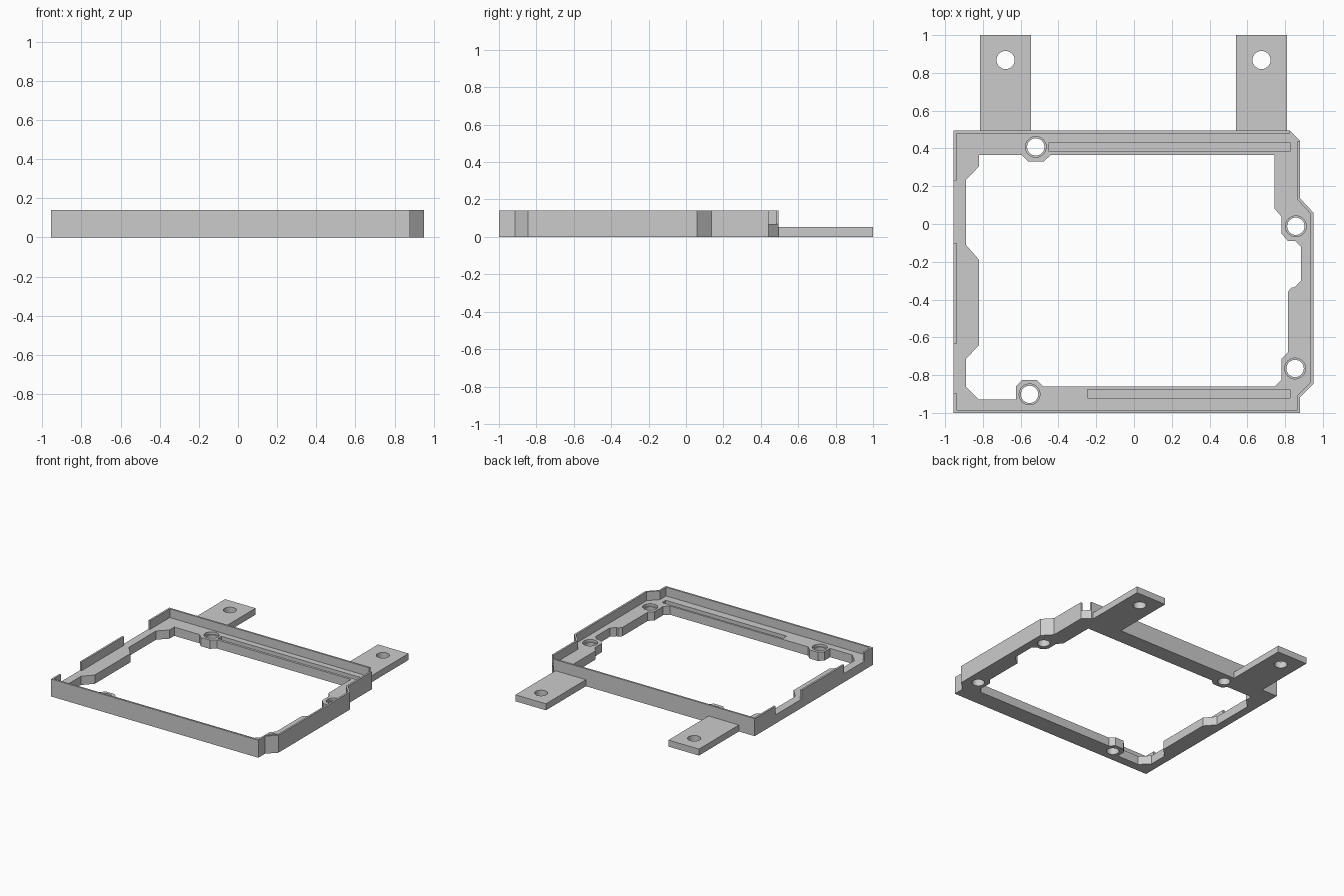
import bpy, bmesh
from math import cos, sin, tau, radians

default = bpy.data.objects.get("Cube")
if default:
    bpy.data.objects.remove(default, do_unlink=True)

grey = bpy.data.materials.new("plain_grey")
grey.use_nodes = True
grey.diffuse_color = (0.6, 0.6, 0.6, 1)
grey.node_tree.nodes["Principled BSDF"].inputs["Base Color"].default_value = (0.6, 0.6, 0.6, 1)

FLOOR, TOP, TAB = 0.07, 0.14, 0.052


def prism(name, outline, z0, z1):
    """Extrude a flat outline from z0 to z1."""
    bm = bmesh.new()
    face = bm.faces.new([bm.verts.new((x, y, z0)) for x, y in outline])
    new = bmesh.ops.extrude_face_region(bm, geom=[face])["geom"]
    bmesh.ops.translate(bm, vec=(0, 0, z1 - z0),
                        verts=[v for v in new if isinstance(v, bmesh.types.BMVert)])
    bmesh.ops.recalc_face_normals(bm, faces=bm.faces)
    mesh = bpy.data.meshes.new(name)
    bm.to_mesh(mesh)
    bm.free()
    mesh.materials.append(grey)
    ob = bpy.data.objects.new(name, mesh)
    bpy.context.collection.objects.link(ob)
    return ob


def rect(x0, x1, y0, y1):
    return [(x0, y0), (x1, y0), (x1, y1), (x0, y1)]


def circle(x, y, r, n=32):
    return [(x + r * cos(tau * i / n), y + r * sin(tau * i / n)) for i in range(n)]


def combine(target, tool, operation="DIFFERENCE"):
    """Apply a boolean and discard the tool."""
    mod = target.modifiers.new("combine", "BOOLEAN")
    mod.operation, mod.solver, mod.object = operation, "EXACT", tool
    deps = bpy.context.evaluated_depsgraph_get()
    mesh = bpy.data.meshes.new_from_object(target.evaluated_get(deps))
    target.modifiers.clear()
    target.data = mesh
    bpy.data.objects.remove(tool, do_unlink=True)


# Solid tray body
frame = prism("mounting_frame", [
    (-0.955, -1), (0.88, -1), (0.88, -0.915), (0.95, -0.845), (0.95, 0.06),
    (0.88, 0.135), (0.88, 0.44), (0.825, 0.495), (-0.955, 0.495)], 0, TOP)

# Pocket leaving a thin rim, open at the left gaps and the back corner
combine(frame, prism("pocket", [
    (-0.94, -0.985), (0.865, -0.985), (0.865, -0.908), (0.935, -0.838),
    (0.935, 0.054), (0.865, 0.129), (0.865, 0.44), (0.92, 0.44), (0.92, 0.54),
    (0.825, 0.54), (0.825, 0.48), (-0.94, 0.48),
    (-0.94, 0.23), (-1, 0.23), (-1, -0.1), (-0.94, -0.1),
    (-0.94, -0.635), (-1, -0.635), (-1, -0.895), (-0.94, -0.895)], FLOOR, 0.3))

# Central opening with bosses and notches
combine(frame, prism("opening", [
    (-0.82, 0.365), (-0.595, 0.365), (-0.56, 0.33), (-0.48, 0.33), (-0.44, 0.365),
    (0.745, 0.365), (0.745, 0.08), (0.78, 0.04), (0.78, -0.05), (0.815, -0.09),
    (0.855, -0.09), (0.885, -0.12), (0.885, -0.3), (0.85, -0.335), (0.835, -0.335),
    (0.815, -0.36), (0.815, -0.68), (0.78, -0.715), (0.78, -0.825), (0.745, -0.86),
    (-0.48, -0.86), (-0.515, -0.825), (-0.59, -0.825), (-0.625, -0.86),
    (-0.625, -0.93), (-0.82, -0.93), (-0.89, -0.86), (-0.89, -0.715),
    (-0.82, -0.64), (-0.82, -0.19), (-0.89, -0.11), (-0.89, 0.235),
    (-0.82, 0.305)], -0.1, 0.3))

# Blind grooves along the front and back rails
combine(frame, prism("back_groove", rect(-0.45, 0.825, 0.385, 0.432), 0.03, 0.3))
combine(frame, prism("front_groove", rect(-0.245, 0.825, -0.922, -0.876), 0.03, 0.3))

# Rear mounting tabs
for x0, x1 in ((-0.815, -0.545), (0.54, 0.81)):
    combine(frame, prism("tab", rect(x0, x1, 0.42 if x0 < 0 else 0.45, 1), 0, TAB), "UNION")
    combine(frame, prism("tab_hole", circle((x0 + x1) / 2, 0.868, 0.048), -0.1, 0.3))

# Screw holes with a shallow counterbore
for x, y in ((-0.52, 0.408), (0.857, -0.012), (0.853, -0.765), (-0.553, -0.902)):
    combine(frame, prism("screw_hole", circle(x, y, 0.046), -0.1, 0.3))
    combine(frame, prism("counterbore", circle(x, y, 0.055), FLOOR - 0.02, 0.09))

bpy.ops.object.select_all(action="DESELECT")
frame.select_set(True)
bpy.context.view_layer.objects.active = frame
bpy.ops.object.shade_smooth_by_angle(angle=radians(30))
